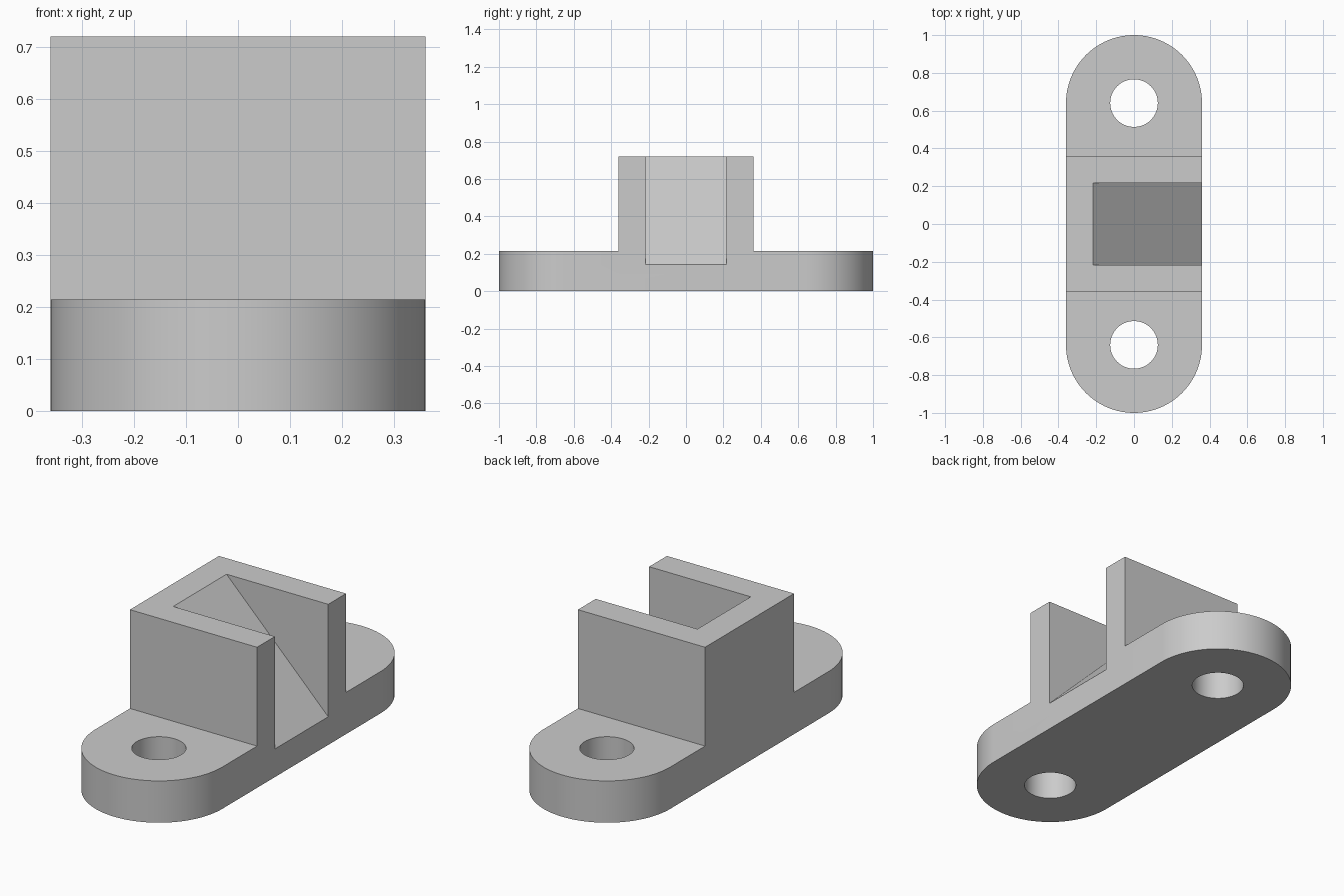
import bpy, bmesh
from math import sin, cos, pi, radians
from mathutils import Vector

if "Cube" in bpy.data.objects:
    bpy.data.objects.remove(bpy.data.objects["Cube"])

R, END, BASE_H, TOP = 0.36, 0.64, 0.214, 0.72
WALL = 0.216          # half width of the slot
HOLE_R = 0.126


def prism(name, points, direction):
    """Extrude a closed 3D outline along a direction."""
    bm = bmesh.new()
    face = bm.faces.new([bm.verts.new(p) for p in points])
    new = bmesh.ops.extrude_face_region(bm, geom=[face])["geom"]
    verts = [v for v in new if isinstance(v, bmesh.types.BMVert)]
    bmesh.ops.translate(bm, verts=verts, vec=Vector(direction))
    bmesh.ops.recalc_face_normals(bm, faces=bm.faces)
    mesh = bpy.data.meshes.new(name)
    bm.to_mesh(mesh)
    bm.free()
    obj = bpy.data.objects.new(name, mesh)
    bpy.context.collection.objects.link(obj)
    return obj


def arc(cy, r, start, sweep, n, z):
    return [(r * cos(start + sweep * i / n), cy + r * sin(start + sweep * i / n), z)
            for i in range(n + 1)]


def combine(target, tool, operation):
    """Apply a boolean and discard the helper."""
    tool.hide_render = True
    mod = target.modifiers.new("shape", 'BOOLEAN')
    mod.operation, mod.object, mod.solver = operation, tool, 'EXACT'
    bpy.context.view_layer.objects.active = target
    bpy.ops.object.modifier_apply(modifier=mod.name)
    bpy.data.objects.remove(tool)


# Body: stepped side profile trimmed by the rounded plan outline
side = [(-1.2, 0), (1.2, 0), (1.2, BASE_H), (R, BASE_H), (R, TOP),
        (-R, TOP), (-R, BASE_H), (-1.2, BASE_H)]
body = prism("slotted_mount", [(-0.5, y, z) for y, z in side], (1, 0, 0))
plan = arc(END, R, 0, pi, 48, -0.1) + arc(-END, R, pi, pi, 48, -0.1)
combine(body, prism("plan_trim", plan, (0, 0, 1.1)), 'INTERSECT')

# Sloped slot open to the top and right
wedge = [(-WALL - 0.1, TOP + 0.1), (0.46, 0.044), (0.46, TOP + 0.1)]
combine(body, prism("slot_cutter", [(x, -WALL, z) for x, z in wedge],
                    (0, 2 * WALL, 0)), 'DIFFERENCE')

# Screw holes
for y in (-END, END):
    circle = arc(y, HOLE_R, 0, 2 * pi, 64, -0.1)[:-1]
    combine(body, prism("hole_cutter", circle, (0, 0, 0.5)), 'DIFFERENCE')

bpy.ops.object.select_all(action='DESELECT')
body.select_set(True)
bpy.context.view_layer.objects.active = body
bpy.ops.object.shade_smooth_by_angle(angle=radians(30))
